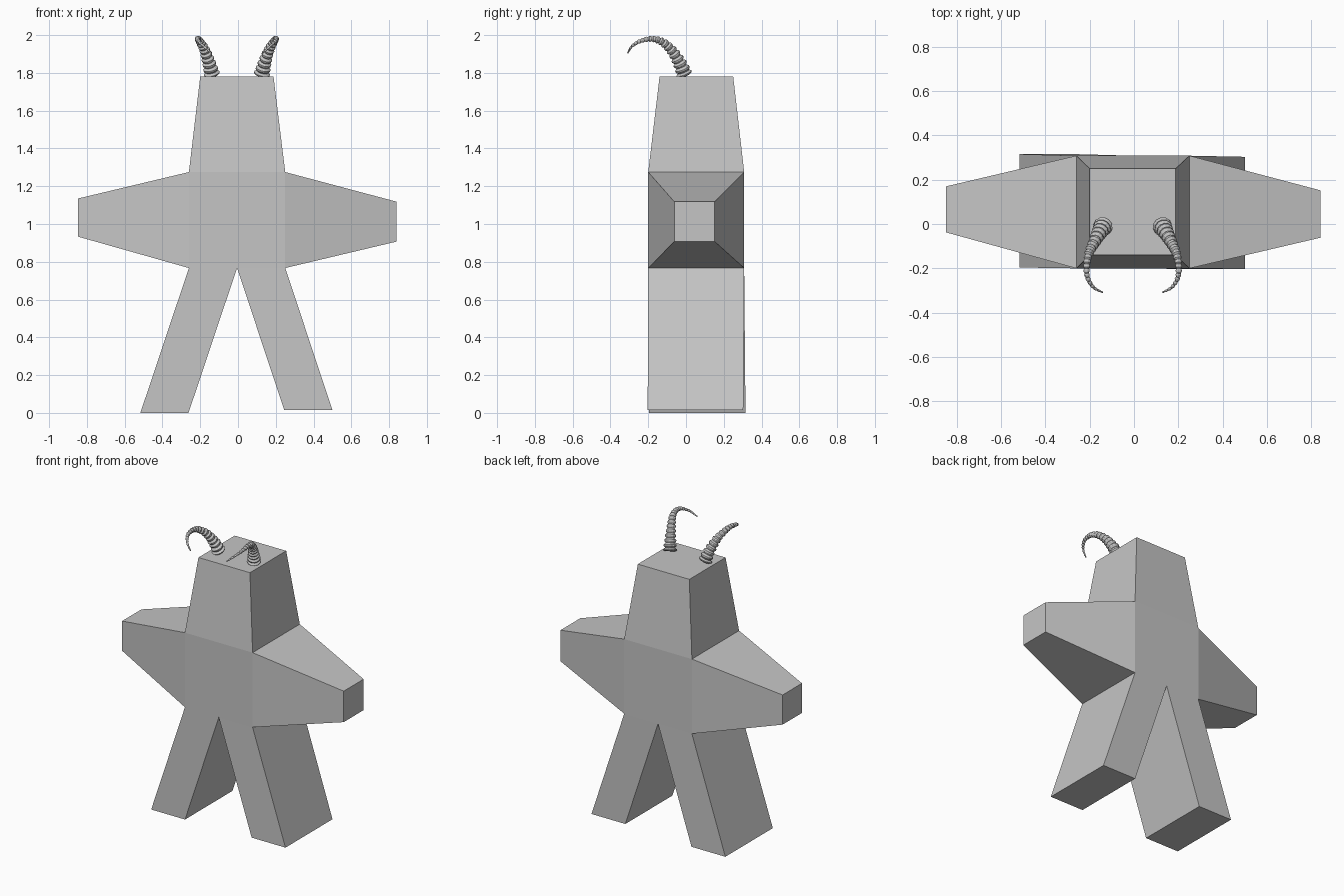
import bpy, bmesh, math
from mathutils import Vector

cube = bpy.data.objects.get("Cube")
if cube:
    bpy.data.objects.remove(cube, do_unlink=True)


def material(name, rgb):
    m = bpy.data.materials.new(name)
    m.use_nodes = True
    m.diffuse_color = (*rgb, 1)
    m.node_tree.nodes["Principled BSDF"].inputs["Base Color"].default_value = (*rgb, 1)
    return m


GREY = material("plain grey", (0.56, 0.56, 0.56))


def finish(bm, name):
    bmesh.ops.recalc_face_normals(bm, faces=bm.faces)
    mesh = bpy.data.meshes.new(name)
    bm.to_mesh(mesh)
    bm.free()
    mesh.materials.append(GREY)
    obj = bpy.data.objects.new(name, mesh)
    bpy.context.collection.objects.link(obj)


# Body: a cube whose faces are extruded into arms, head and legs
LOW, HIGH = Vector((-0.26, -0.2, 0.767)), Vector((0.25, 0.308, 1.275))
bm = bmesh.new()
bmesh.ops.create_cube(bm, size=1)
for v in bm.verts:
    v.co = [LOW[i] if v.co[i] < 0 else HIGH[i] for i in range(3)]

# Split the body down the middle for the two legs
bmesh.ops.bisect_plane(bm, geom=bm.verts[:] + bm.edges[:] + bm.faces[:],
                       plane_co=(-0.005, 0, 0), plane_no=(1, 0, 0))


def extrude(pick, low, high):
    """Extrude the picked faces and fit the new end into the box low..high."""
    bm.normal_update()
    faces = [f for f in bm.faces if pick(f.normal, f.calc_center_median())]
    ends = bmesh.ops.extrude_face_region(bm, geom=faces)["geom"]
    bmesh.ops.delete(bm, geom=[f for f in faces if f.is_valid], context="FACES_ONLY")
    verts = [e for e in ends if isinstance(e, bmesh.types.BMVert)]
    old = [[f(v.co[i] for v in verts) for f in (min, max)] for i in range(3)]
    for v in verts:
        for i, (a, b) in enumerate(old):
            t = (v.co[i] - a) / (b - a) if b - a > 1e-6 else 0
            v.co[i] = low[i] + t * (high[i] - low[i])


# Arms
extrude(lambda n, c: n.x < -0.999, (-0.847, -0.038, 0.933), (-0.847, 0.17, 1.135))
extrude(lambda n, c: n.x > 0.999, (0.84, -0.062, 0.907), (0.84, 0.152, 1.118))
# Head
extrude(lambda n, c: n.z > 0.999, (-0.2, -0.14, 1.78), (0.188, 0.25, 1.78))
# Legs, one at a time
extrude(lambda n, c: n.z < -0.999 and c.x < -0.05, (-0.517, -0.196, 0), (-0.262, 0.315, 0))
extrude(lambda n, c: n.z < -0.999 and c.x > 0.05, (0.245, -0.203, 0.015), (0.5, 0.303, 0.015))
finish(bm, "body")

# Horns: a ridged, tapering tube swept along a curved path
PATH = [Vector(p) for p in (
    (0.125, -0.006, 1.787), (0.142, -0.035, 1.855), (0.165, -0.078, 1.922),
    (0.19, -0.13, 1.966), (0.201, -0.185, 1.98), (0.198, -0.24, 1.969),
    (0.171, -0.285, 1.942), (0.13, -0.308, 1.906))]
RADII = (0.045, 0.037, 0.029, 0.022, 0.0165, 0.012, 0.008, 0.004)
RINGS, SIDES, CENTRE = 20, 12, -0.006


def spline(values, t):
    """Smooth interpolation through evenly spaced values."""
    i = min(int(t), len(values) - 2)
    u = t - i
    a, b, c, d = (values[min(max(k, 0), len(values) - 1)] for k in range(i - 1, i + 3))
    return b + (c - a) * (u / 2) + (a * 2 - b * 5 + c * 4 - d) * (u * u / 2) \
        + (b * 3 - a - c * 3 + d) * (u ** 3 / 2)


def horn(name, side):
    bm = bmesh.new()
    loops = []
    last = len(PATH) - 1
    # Each ridge has a narrow groove, then a wide flared rim
    for k in range(RINGS):
        for step, width in ((0, 0.7), (0.35, 0.95), (0.65, 1.0)):
            t = last * (k + step) / (RINGS - 0.35)
            p = spline(PATH, t)
            tangent = (spline(PATH, min(t + 0.05, last)) - spline(PATH, max(t - 0.05, 0))).normalized()
            across = tangent.cross(Vector((0.6, 0.4, -0.7))).normalized()
            up = across.cross(tangent)
            r = spline(RADII, t) * width
            ring = []
            for s in range(SIDES):
                a = math.tau * s / SIDES
                co = p + (across * math.cos(a) + up * math.sin(a)) * r
                ring.append(bm.verts.new((CENTRE + side * (co.x - CENTRE), co.y, co.z)))
            loops.append(ring)
    for a, b in zip(loops, loops[1:]):
        for s in range(SIDES):
            n = (s + 1) % SIDES
            bm.faces.new((a[s], a[n], b[n], b[s]))
    bm.faces.new(loops[0])
    bm.faces.new(loops[-1])
    finish(bm, name)


horn("left_horn", 1)
horn("right_horn", -1)
